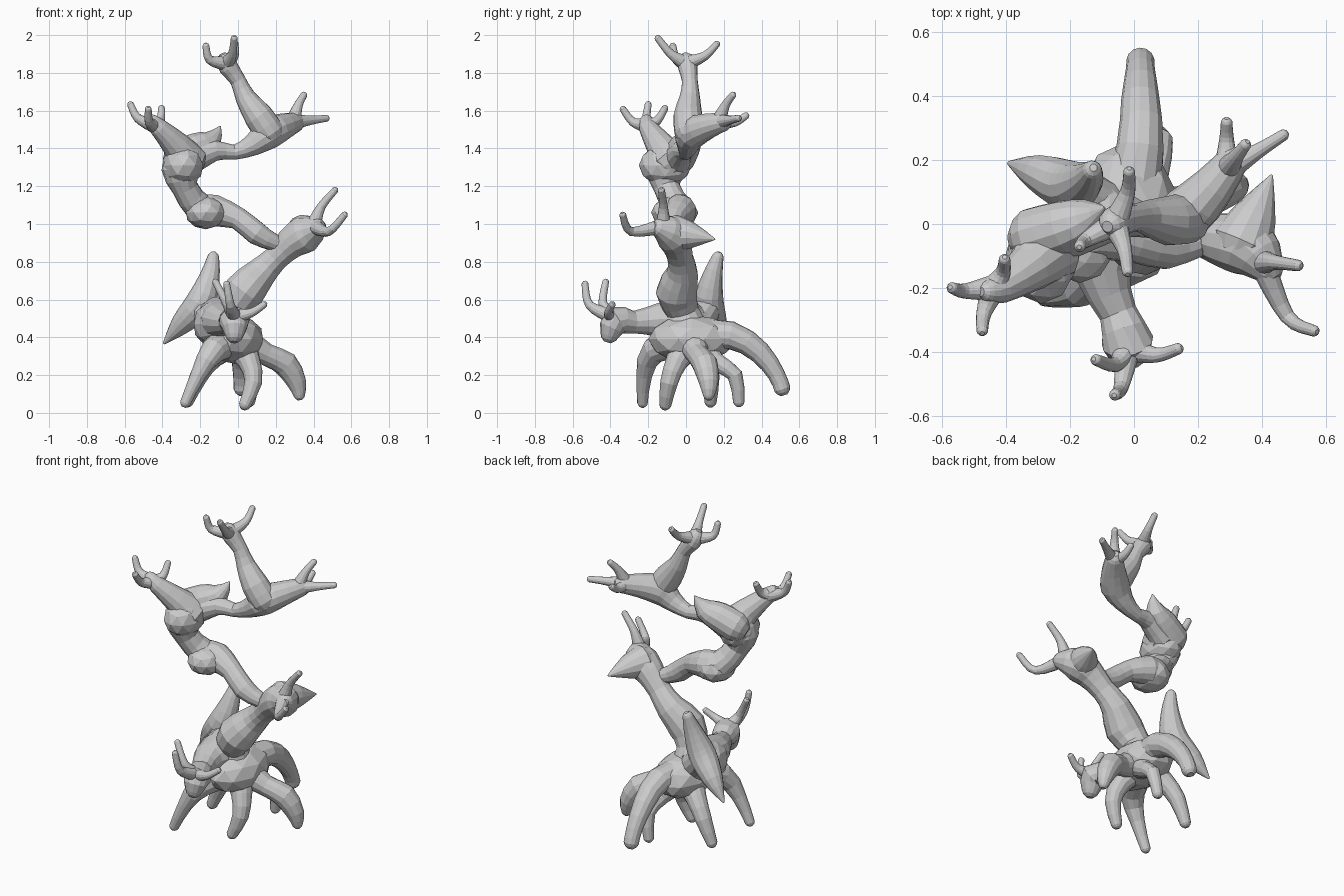
import bpy, bmesh, math
from mathutils import Vector

SIDES = 13


def curve_point(a, b, c, d, t):
    # Catmull-Rom blend on (x, y, z, radius)
    return 0.5 * (2 * b + (c - a) * t + (2 * a - 5 * b + 4 * c - d) * t * t
                  + (3 * b - a - 3 * c + d) * t ** 3)


def limb(name, pts, steps=2, sides=SIDES):
    """Flat-faced rounded tube through points (x, y, z, radius)."""
    p = [Vector(q) for q in pts]
    p = [p[0]] + p + [p[-1]]
    path = [curve_point(*p[i:i + 4], s / steps)
            for i in range(len(p) - 3) for s in range(steps)] + [p[-1]]
    centres = [q.to_3d() for q in path]
    radii = [max(q.w, 0.006) for q in path]
    # rounded ends
    d0 = (centres[0] - centres[1]).normalized()
    d1 = (centres[-1] - centres[-2]).normalized()
    c0, c1, r0, r1 = centres[0], centres[-1], radii[0], radii[-1]
    centres = [c0 + d0 * r0 * .75, c0 + d0 * r0 * .4] + centres + [c1 + d1 * r1 * .4, c1 + d1 * r1 * .75]
    radii = [r0 * .4, r0 * .8] + radii + [r1 * .8, r1 * .4]
    bm = bmesh.new()
    rings, n, side = [], len(centres), None
    for i, c in enumerate(centres):
        t = (centres[min(i + 1, n - 1)] - centres[max(i - 1, 0)]).normalized()
        side = t.orthogonal() if side is None else side - t * side.dot(t)
        side.normalize()
        up = t.cross(side)
        rings.append([bm.verts.new(c + radii[i] * (side * math.cos(a) + up * math.sin(a)))
                      for a in (2 * math.pi * k / sides for k in range(sides))])
    for r, s in zip(rings, rings[1:]):
        for k in range(sides):
            j = (k + 1) % sides
            bm.faces.new((r[k], r[j], s[j], s[k]))
    bm.faces.new(rings[0][::-1])
    bm.faces.new(rings[-1])
    finish(name, bm)


def lump(name, loc, size):
    """Faceted ellipsoid knot."""
    bm = bmesh.new()
    bmesh.ops.create_icosphere(bm, subdivisions=2, radius=1)
    for v in bm.verts:
        v.co = Vector([l + c * s for l, c, s in zip(loc, v.co, size)])
    finish(name, bm)


def finish(name, bm):
    bmesh.ops.recalc_face_normals(bm, faces=bm.faces)
    me = bpy.data.meshes.new(name)
    bm.to_mesh(me)
    bm.free()
    bpy.context.collection.objects.link(bpy.data.objects.new(name, me))


def twigs(name, base, tips):
    """Thin forked twigs: each is (bend point, tip)."""
    for i, (bend, tip) in enumerate(tips):
        limb(f"{name}_{i + 1}", [(*base, 0.042), (*bend, 0.024), (*tip, 0.018)], 4)


# root body
lump("root_body", (-0.02, 0.03, 0.39), (0.16, 0.23, 0.13))
lump("root_shoulder", (-0.11, -0.02, 0.47), (0.13, 0.16, 0.13))

# six root legs: knee, shin, foot
legs = [
    ((-0.13, -0.17, 0.33, .07), (-0.21, -0.22, 0.2, .042), (-0.28, -0.23, 0.05, .028)),
    ((0.06, -0.05, 0.27, .06), (0.08, -0.09, 0.16, .047), (0.035, -0.11, 0.04, .032)),
    ((0.15, 0.06, 0.31, .06), (0.25, 0.1, 0.26, .068), (0.31, 0.12, 0.16, .052), (0.325, 0.12, 0.09, .03)),
    ((0.02, 0.24, 0.41, .075), (0.02, 0.39, 0.32, .06), (0.02, 0.48, 0.2, .046), (0.02, 0.51, 0.125, .044)),
    ((0.06, 0.16, 0.27, .05), (0.08, 0.26, 0.2, .042), (0.06, 0.28, 0.055, .03)),
    ((-0.14, 0.1, 0.29, .06), (-0.21, 0.13, 0.19, .048), (-0.27, 0.13, 0.055, .032)),
]
for i, leg in enumerate(legs):
    limb(f"root_leg_{i + 1}", [(-0.02, 0.03, 0.4, .1), *leg])

# pointed leaf-like horn on the back left
limb("back_horn", [(-0.39, 0.19, 0.37, .008), (-0.3, 0.16, 0.47, .058), (-0.2, 0.12, 0.58, .08),
                   (-0.15, 0.14, 0.72, .055), (-0.13, 0.17, 0.83, .03)], 3)
limb("horn_root", [(-0.06, 0.02, 0.42, .1), (-0.2, 0.12, 0.56, .07)])

# front branch with antlered knob
limb("front_branch", [(-0.09, 0, 0.49, .13), (-0.1, -0.15, 0.49, .09), (-0.05, -0.28, 0.48, .06),
                      (-0.02, -0.37, 0.49, .082), (-0.02, -0.405, 0.41, .05)])
twigs("front_twig", (-0.02, -0.39, 0.51), [
    ((-0.04, -0.51, 0.57), (-0.06, -0.535, 0.685)),
    ((-0.06, -0.44, 0.58), (-0.12, -0.425, 0.695)),
    ((0.07, -0.41, 0.53), (0.14, -0.39, 0.575))])

# lower trunk
limb("lower_trunk", [(-0.04, 0, 0.44, .13), (-0.03, -0.02, 0.54, .09), (0.03, -0.05, 0.64, .11),
                     (0.12, -0.02, 0.74, .085), (0.2, -0.03, 0.82, .068), (0.28, -0.05, 0.9, .085),
                     (0.36, -0.07, 0.95, .1), (0.42, -0.14, 0.98, .055)])
limb("right_spike", [(0.34, -0.06, 0.95, .1), (0.38, 0.03, 0.94, .07), (0.43, 0.15, 0.92, .006)])
twigs("right_twig", (0.4, -0.12, 0.99), [
    ((0.44, -0.12, 1.09), (0.515, -0.13, 1.18)),
    ((0.48, -0.29, 0.96), (0.565, -0.335, 1.05))])

# middle trunk swinging left, with a round knot
limb("middle_trunk", [(0.27, -0.05, 0.9, .06), (0.2, -0.06, 0.9, .045), (0.1, -0.08, 0.95, .062),
                      (0, -0.06, 1.03, .06), (-0.12, -0.03, 1.07, .085), (-0.21, -0.05, 1.09, .08),
                      (-0.28, -0.1, 1.19, .07), (-0.3, -0.11, 1.28, .105), (-0.28, -0.1, 1.36, .1)])
lump("round_knot", (-0.17, -0.06, 1.06), (.11, .125, .088))
lump("left_node", (-0.29, -0.11, 1.31), (.11, .14, .11))

# upper left branch and blade
limb("left_branch", [(-0.27, -0.08, 1.33, .11), (-0.33, -0.14, 1.42, .075), (-0.42, -0.2, 1.51, .05),
                     (-0.46, -0.21, 1.55, .035)])
twigs("left_twig", (-0.44, -0.2, 1.52), [
    ((-0.53, -0.21, 1.56), (-0.57, -0.2, 1.635)),
    ((-0.47, -0.28, 1.54), (-0.475, -0.335, 1.61)),
    ((-0.41, -0.15, 1.55), (-0.405, -0.11, 1.615))])
limb("left_blade", [(-0.32, -0.04, 1.35, .09), (-0.22, -0.01, 1.4, .085), (-0.14, 0.02, 1.44, .06),
                    (-0.095, 0.05, 1.515, .006)])

# bridge to the upper right branch
limb("upper_right_branch", [(-0.25, -0.05, 1.34, .08), (-0.12, -0.02, 1.39, .055), (-0.02, 0, 1.38, .04),
                            (0.08, 0.01, 1.42, .06), (0.16, 0.03, 1.48, .085), (0.25, 0.12, 1.52, .068),
                            (0.31, 0.2, 1.54, .05)])
twigs("upper_right_twig", (0.29, 0.17, 1.54), [
    ((0.32, 0.21, 1.63), (0.35, 0.25, 1.685)),
    ((0.39, 0.23, 1.55), (0.47, 0.28, 1.56)),
    ((0.29, 0.26, 1.54), (0.29, 0.32, 1.575))])

# crown
limb("crown_branch", [(0.17, 0.02, 1.48, .08), (0.11, 0.01, 1.57, .078), (0.04, 0.02, 1.67, .055),
                      (0, 0.02, 1.76, .042), (-0.05, 0.01, 1.83, .052), (-0.07, 0, 1.87, .045)])
twigs("crown_twig", (-0.06, 0, 1.85), [
    ((-0.02, 0.1, 1.89), (-0.015, 0.165, 1.955)),
    ((-0.03, -0.08, 1.9), (-0.02, -0.15, 1.985)),
    ((-0.15, -0.05, 1.87), (-0.17, -0.07, 1.945))])
